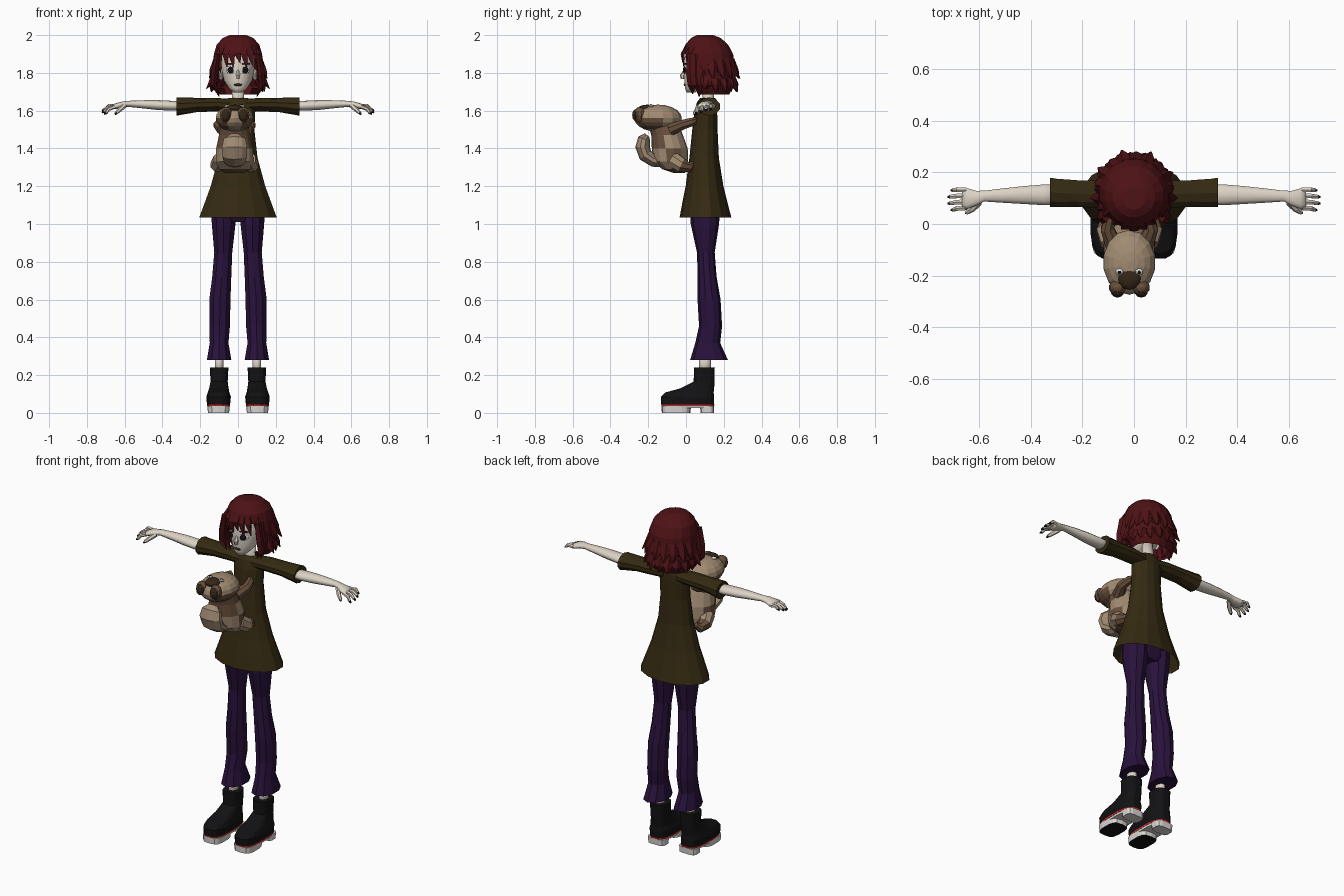
import bpy, bmesh, math
from mathutils import Vector, Matrix

cube = bpy.data.objects.get("Cube")
if cube:
    bpy.data.objects.remove(cube)

X, Y, Z = Vector((1, 0, 0)), Vector((0, 1, 0)), Vector((0, 0, 1))


def material(name, *rgb):
    m = bpy.data.materials.new(name)
    m.use_nodes = True
    m.diffuse_color = (*rgb, 1)
    m.node_tree.nodes["Principled BSDF"].inputs["Base Color"].default_value = (*rgb, 1)
    return m


SKIN = material("pale skin", .72, .65, .56)
HAIR = material("dark red hair", .075, .006, .008)
SHIRT = material("olive brown cloth", .035, .023, .006)
PANTS = material("purple cloth", .022, .006, .045)
BLACK = material("black leather", .006, .006, .007)
SOLE = material("light rubber", .7, .68, .66)
RED = material("red trim", .5, .02, .02)
TAN = material("tan fur", .36, .26, .17)
BROWN = material("brown fur", .14, .08, .045)
DARK = material("dark brown fur", .035, .02, .009)


def finish(name, bm, mats, mirror=False, paint=None, smooth=False):
    """Turn a bmesh into an object, with face colours chosen by a rule."""
    bmesh.ops.recalc_face_normals(bm, faces=bm.faces)
    for f in bm.faces:
        f.smooth = smooth
        if paint:
            f.material_index = paint(f.calc_center_median())
    me = bpy.data.meshes.new(name)
    bm.to_mesh(me)
    bm.free()
    for m in mats:
        me.materials.append(m)
    ob = bpy.data.objects.new(name, me)
    bpy.context.collection.objects.link(ob)
    if mirror:
        ob.modifiers.new("mirror", 'MIRROR').use_mirror_merge = False
    return ob


def skin(name, sections, mats, sides=10, square=1.0, caps=(True, True), drop=None, **kw):
    """Bridge cross-sections given as centre, two axes and two radii."""
    bm = bmesh.new()
    loops = []
    for c, u, v, ru, rv in sections:
        loop = []
        for i in range(sides):
            a = math.tau * (i + .5) / sides
            p, q = (math.copysign(abs(t) ** square, t) for t in (math.cos(a), math.sin(a)))
            loop.append(bm.verts.new(c + u * ru * p + v * rv * q))
        loops.append(loop)
    for a, b in zip(loops, loops[1:]):
        for i in range(sides):
            j = (i + 1) % sides
            bm.faces.new((a[i], a[j], b[j], b[i]))
    for use, loop in zip(caps, (loops[0], loops[-1])):
        if use:
            bm.faces.new(loop)
    if drop:
        gone = [f for f in bm.faces if drop(f.calc_center_median())]
        bmesh.ops.delete(bm, geom=gone, context='FACES')
    return finish(name, bm, mats, **kw)


def stack(name, rings, mats, **kw):
    """Upright loft: z, x, y, x radius, y radius."""
    return skin(name, [(Vector((x, y, z)), X, Y, rx, ry) for z, x, y, rx, ry in rings], mats, **kw)


def reach(name, rings, mats, **kw):
    """Sideways loft: x, y, z, y radius, z radius."""
    return skin(name, [(Vector((x, y, z)), Y, Z, ry, rz) for x, y, z, ry, rz in rings], mats, **kw)


def tube(name, points, radii, mats, ref=X, flat=1.0, **kw):
    """Tapering tube through points, flattened across the ref axis."""
    pts = [Vector(p) for p in points]
    sections = []
    for i, p in enumerate(pts):
        d = (pts[min(i + 1, len(pts) - 1)] - pts[max(i - 1, 0)]).normalized()
        u = (ref - d * ref.dot(d)).normalized()
        sections.append((p, u, d.cross(u), radii[i], radii[i] * flat))
    return skin(name, sections, mats, **kw)


def ball(name, centre, size, mats, turn=0, seg=12, rows=8, **kw):
    bm = bmesh.new()
    mat = Matrix.Translation(centre) @ Matrix.Rotation(turn, 4, 'Z') @ Matrix.Diagonal((*size, 1))
    bmesh.ops.create_uvsphere(bm, u_segments=seg, v_segments=rows, radius=1, matrix=mat)
    return finish(name, bm, mats, **kw)


# Head and face
stack("head", [(1.695, 0, .025, .022, .022), (1.72, 0, .045, .05, .052), (1.76, 0, .075, .076, .085),
               (1.82, 0, .09, .088, .105), (1.88, 0, .1, .09, .11), (1.94, 0, .11, .07, .09)],
      [SKIN], sides=16, smooth=True)
stack("neck", [(1.6, 0, .12, .045, .035), (1.65, 0, .12, .035, .03), (1.75, 0, .11, .032, .03)],
      [SKIN], smooth=True)
tube("nose", [(0, -.005, 1.815), (0, -.02, 1.785), (0, -.018, 1.768)], [.007, .013, .009], [SKIN], sides=6)
ball("lips", (0, -.006, 1.737), (.022, .006, .007), [DARK])
ball("ear", (.09, .085, 1.79), (.012, .022, .032), [SKIN], mirror=True)
ball("eye_white", (.04, -.004, 1.815), (.027, .004, .019), [SOLE], turn=.5, mirror=True)
ball("iris", (.039, -.007, 1.815), (.019, .004, .018), [BLACK], turn=.5, mirror=True)
ball("brow", (.042, -.003, 1.848), (.028, .005, .005), [DARK], turn=.5, mirror=True)

# Hair: open shell, fringe, side locks and spiky back locks
stack("hair_cap", [(2.0, 0, .1, .045, .045), (1.985, 0, .105, .082, .08), (1.95, 0, .11, .115, .115),
                   (1.9, 0, .115, .13, .137), (1.84, 0, .12, .138, .14), (1.77, 0, .135, .14, .125),
                   (1.72, 0, .14, .132, .11), (1.685, 0, .145, .112, .085)],
      [HAIR], sides=16, caps=(True, False), drop=lambda c: c.y < .065 and c.z < 1.89)
for i in range(7):
    t = (i - 3) / 3
    x, y = .1 * t, -.018 + .055 * t * t
    tip = 1.835 + (.015 if i % 2 else -.005) - .03 * abs(t)
    tube(f"fringe_{i + 1}", [(x * .8, y + .02, 1.945), (x, y - .003, 1.9), (x * 1.05 + .012, y, tip)],
         [.02, .024, .002], [HAIR], flat=.4, sides=4)
for i, (y, low) in enumerate([(.03, 1.69), (.065, 1.675), (.11, 1.7)]):
    tube(f"side_lock_{i + 1}", [(.108, y, 1.9), (.124, y, 1.8), (.128, y + .005, 1.735), (.1, y + .005, low)],
         [.024, .03, .026, .003], [HAIR], ref=Y, flat=.6, sides=5, mirror=True)
tube("side_flick", [(.12, .1, 1.8), (.145, .1, 1.745), (.168, .1, 1.715)], [.03, .022, .002],
     [HAIR], ref=Y, flat=.6, sides=5, mirror=True)
for i in range(9):
    a = math.pi * (i + .5) / 9
    for row, (top, drop_z) in enumerate([(1.87, .1), (1.79, .09)]):
        a2 = a + .12 * (row - .5)
        d = Vector((math.cos(a2), math.sin(a2), 0))
        c = Vector((0, .125, top))
        grow = .155 + .013 * (i % 2) - .012 * row
        tube(f"back_lock_{row + 1}_{i + 1}",
             [c + d * .115, c + d * .14 - Z * drop_z * .6, c + d * grow - Z * drop_z],
             [.03, .026, .003], [HAIR], ref=d.cross(Z), flat=.6, sides=5)

# Shirt
stack("shirt", [(1.035, 0, .103, .21, .137), (1.12, 0, .1, .178, .118), (1.2, 0, .098, .148, .1),
                (1.35, 0, .096, .106, .078), (1.5, 0, .1, .089, .067), (1.6, 0, .105, .094, .06),
                (1.645, 0, .11, .085, .052), (1.668, 0, .116, .05, .04)],
      [SHIRT], sides=14, caps=(False, False))
reach("sleeve", [(.04, .11, 1.63, .05, .032), (.12, .115, 1.632, .055, .036), (.22, .118, 1.63, .054, .038),
                 (.3, .12, 1.624, .058, .046), (.325, .122, 1.622, .06, .049)], [SHIRT], mirror=True)

# Arms, hands and fingers with dark nails
reach("arm", [(.28, .112, 1.625, .04, .024), (.35, .113, 1.626, .042, .026), (.43, .112, 1.63, .036, .026),
              (.51, .11, 1.634, .029, .021), (.58, .108, 1.636, .022, .016), (.61, .1, 1.632, .03, .017),
              (.645, .098, 1.624, .042, .016), (.665, .098, 1.62, .04, .011)],
      [SKIN], smooth=True, mirror=True)
for i in range(4):
    y, tip = .132 - .023 * i, .708 + (.012 if i in (1, 2) else 0)
    tube(f"finger_{i + 1}", [(.65, y, 1.622), (.685, y * 1.05 - .006, 1.626 - .006 * i),
                             (tip - .01, y * 1.1 - .014, 1.612 - .008 * i), (tip, y * 1.1 - .016, 1.605 - .008 * i)],
         [.011, .01, .008, .004], [SKIN, BLACK], ref=Y, sides=6, mirror=True,
         paint=lambda c, tip=tip: int(c.x > tip - .008))
tube("thumb", [(.6, .085, 1.628), (.625, .058, 1.606), (.645, .045, 1.588), (.652, .042, 1.58)],
     [.014, .012, .009, .004], [SKIN, BLACK], sides=6, mirror=True, paint=lambda c: int(c.z < 1.586))

# Trousers
stack("hips", [(1.01, 0, .1, .1, .06), (1.04, 0, .1, .14, .075), (1.2, 0, .1, .115, .07)], [PANTS], sides=12)
stack("trouser_leg", [(1.08, .076, .1, .068, .08), (1.0, .076, .1, .066, .075), (.85, .078, .105, .05, .047),
                      (.72, .086, .112, .053, .05), (.6, .096, .122, .059, .061), (.46, .097, .13, .057, .061),
                      (.37, .1, .115, .052, .066), (.28, .1, .122, .068, .1)],
      [PANTS], mirror=True)
stack("ankle", [(.2, .1, .1, .024, .032), (.32, .1, .1, .024, .032)], [SKIN], smooth=True, mirror=True)

# Boots with red welt and split platform sole
stack("boot", [(.044, .103, .008, .062, .142), (.085, .103, .008, .066, .143), (.108, .103, .018, .058, .13),
               (.13, .101, .06, .052, .09), (.165, .1, .096, .046, .056), (.24, .1, .097, .05, .056)],
      [BLACK], sides=16, square=.7, mirror=True)
stack("boot_welt", [(.036, .103, .01, .062, .141), (.045, .103, .01, .063, .142)],
      [RED], sides=16, square=.7, mirror=True)
stack("midsole", [(.025, .103, .01, .058, .136), (.037, .103, .01, .061, .139)],
      [SOLE], sides=16, square=.7, mirror=True)
stack("front_sole", [(0, .103, -.052, .057, .076), (.036, .103, -.052, .06, .078)],
      [SOLE, BLACK], sides=14, square=.6, mirror=True, paint=lambda c: int(c.z < .001))
stack("heel", [(0, .103, .112, .054, .036), (.036, .103, .112, .056, .038)],
      [SOLE], sides=12, square=.5, mirror=True)
ball("heel_pad", (.103, .112, .001), (.025, .018, .001), [BLACK], mirror=True)

# Clinging animal with raised face and curled tail
FUR, MID = [TAN, BROWN, DARK], -.018


def body_patch(c):
    return int(c.z < 1.3 or (c.z > 1.4 and c.y < -.1) or (c.z < 1.4 and -.09 < c.y < -.04))


stack("animal_body", [(1.27, MID, -.035, .05, .03), (1.29, MID, -.06, .085, .065), (1.33, MID, -.08, .102, .092),
                      (1.4, MID, -.086, .1, .095), (1.47, MID, -.1, .085, .084), (1.53, MID, -.12, .075, .08)],
      FUR, sides=14, paint=body_patch)
ball("animal_head", (MID, -.148, 1.56), (.102, .126, .072), FUR, seg=14, rows=10,
     paint=lambda c: int(1.5 < c.z < 1.555 and c.y < -.12 and abs(c.x - MID) > .03))
ball("animal_muzzle", (MID, -.205, 1.61), (.045, .05, .022), [DARK])
tube("animal_tail", [(MID, -.1, 1.325), (MID, -.17, 1.335), (MID, -.215, 1.365), (MID, -.23, 1.41), (MID, -.222, 1.45),
                     (MID, -.205, 1.47)], [.05, .06, .068, .07, .06, .03], [TAN], flat=.55)
for s, side in ((1, "left"), (-1, "right")):
    def at(dx, y, z):
        return (MID + s * dx, y, z)
    ball(f"animal_ear_{side}", at(.046, -.246, 1.578), (.034, .03, .042), [BROWN], seg=10, rows=6)
    ball(f"animal_inner_ear_{side}", at(.046, -.262, 1.576), (.026, .023, .034), [DARK], seg=10, rows=6)
    ball(f"animal_eye_{side}", at(.038, -.185, 1.624), (.016, .013, .009), [SOLE], seg=10, rows=6)
    ball(f"animal_pupil_{side}", at(.038, -.187, 1.63), (.008, .007, .005), [BLACK], seg=8, rows=6)
    tube(f"animal_arm_{side}", [at(.06, -.08, 1.5), at(.085, -.02, 1.525), at(.075, .03, 1.54), at(.06, .055, 1.55)],
         [.035, .028, .024, .015], [BROWN], sides=8)
    tube(f"animal_leg_{side}", [at(.07, -.07, 1.34), at(.09, -.02, 1.31), at(.085, .02, 1.3), at(.075, .04, 1.32)],
         [.045, .04, .028, .015], FUR, sides=8, paint=lambda c: int(c.y > -.02))
